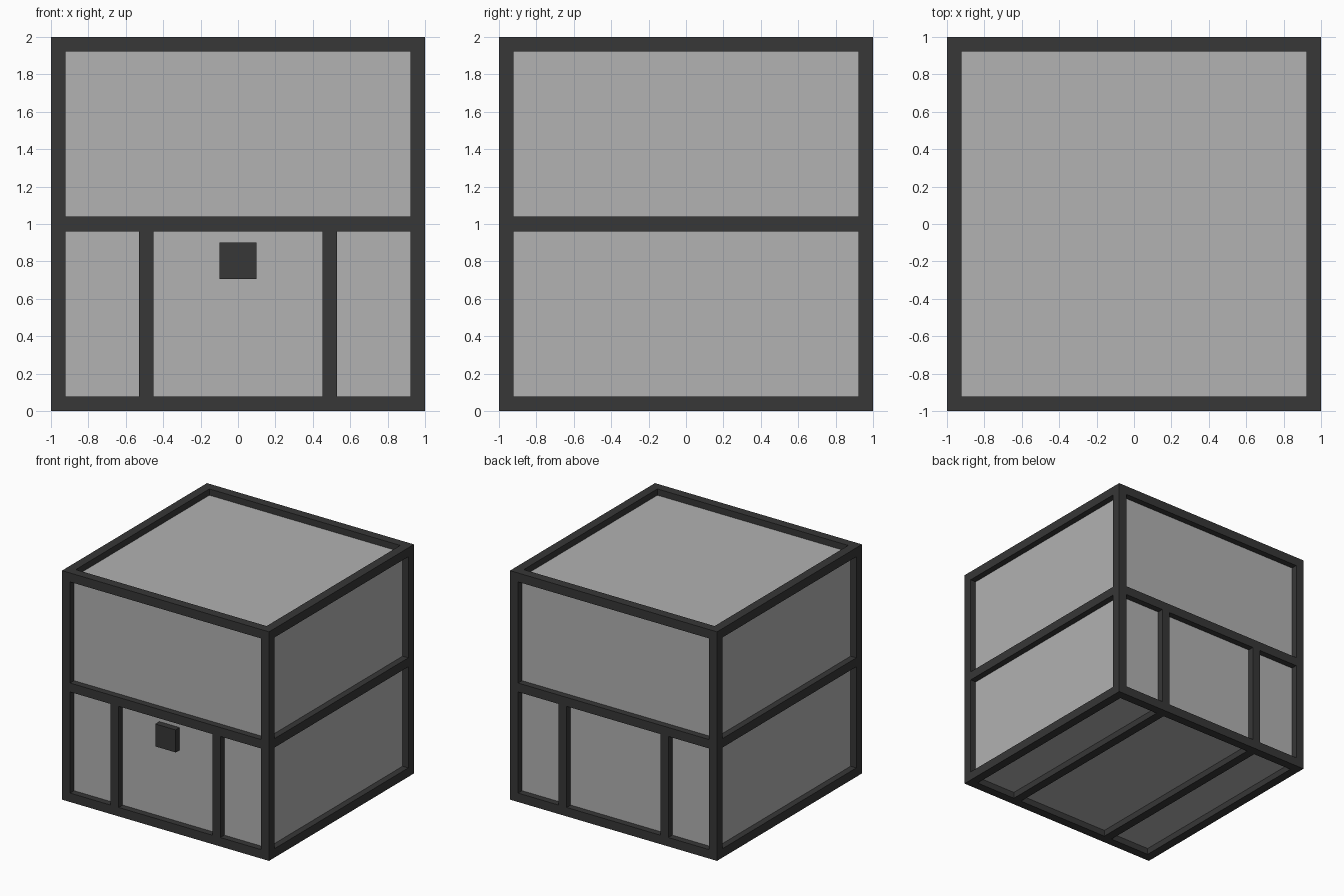
import bpy

if "Cube" in bpy.data.objects:
    bpy.data.objects.remove(bpy.data.objects["Cube"])

W = 0.078       # beam width
D = 0.055       # recess of the panels behind the beams
C = 1 - W / 2   # beam centre line
POST = 0.491    # doorway post centre

dark = bpy.data.materials.new("dark_frame")
dark.diffuse_color = (0.038, 0.038, 0.038, 1)
dark.use_nodes = True
dark.node_tree.nodes["Principled BSDF"].inputs["Base Color"].default_value = dark.diffuse_color
grey = bpy.data.materials.new("grey_panel")
grey.diffuse_color = (0.445, 0.445, 0.445, 1)
grey.use_nodes = True
grey.node_tree.nodes["Principled BSDF"].inputs["Base Color"].default_value = grey.diffuse_color


def box(name, lo, hi, mat):
    bpy.ops.mesh.primitive_cube_add(size=1, location=[(a + b) / 2 for a, b in zip(lo, hi)])
    ob = bpy.context.object
    ob.name = name
    ob.scale = [b - a for a, b in zip(lo, hi)]
    bpy.ops.object.transform_apply(location=False, rotation=False, scale=True)
    ob.data.materials.append(mat)
    return ob


h = W / 2
I = 1 - W       # inner edge of the outer frame

# Recessed panel body
p = 1 - D
box("panel_body", (-p, -p, D), (p, p, 2 - D), grey)

for sx in (-1, 1):
    # Corner posts
    for sy in (-1, 1):
        box("corner_post", (sx * C - h, sy * C - h, 0), (sx * C + h, sy * C + h, 2), dark)
        # Doorway posts on front and back
        box("door_post", (sx * POST - h, sy * C - h, W), (sx * POST + h, sy * C + h, 1 - h), dark)
    # Floor beams joining the doorway posts
    box("floor_beam", (sx * POST - h, -I, 0), (sx * POST + h, I, W), dark)

# Horizontal rails at bottom, middle and top
for name, z in (("bottom", h), ("middle", 1), ("top", 2 - h)):
    for s in (-1, 1):
        box(name + "_rail_x", (-I, s * C - h, z - h), (I, s * C + h, z + h), dark)
        box(name + "_rail_y", (s * C - h, -I, z - h), (s * C + h, I, z + h), dark)

# Latch block on the front
box("latch", (-0.098, -1, 0.706), (0.098, -p + 0.02, 0.902), dark)
